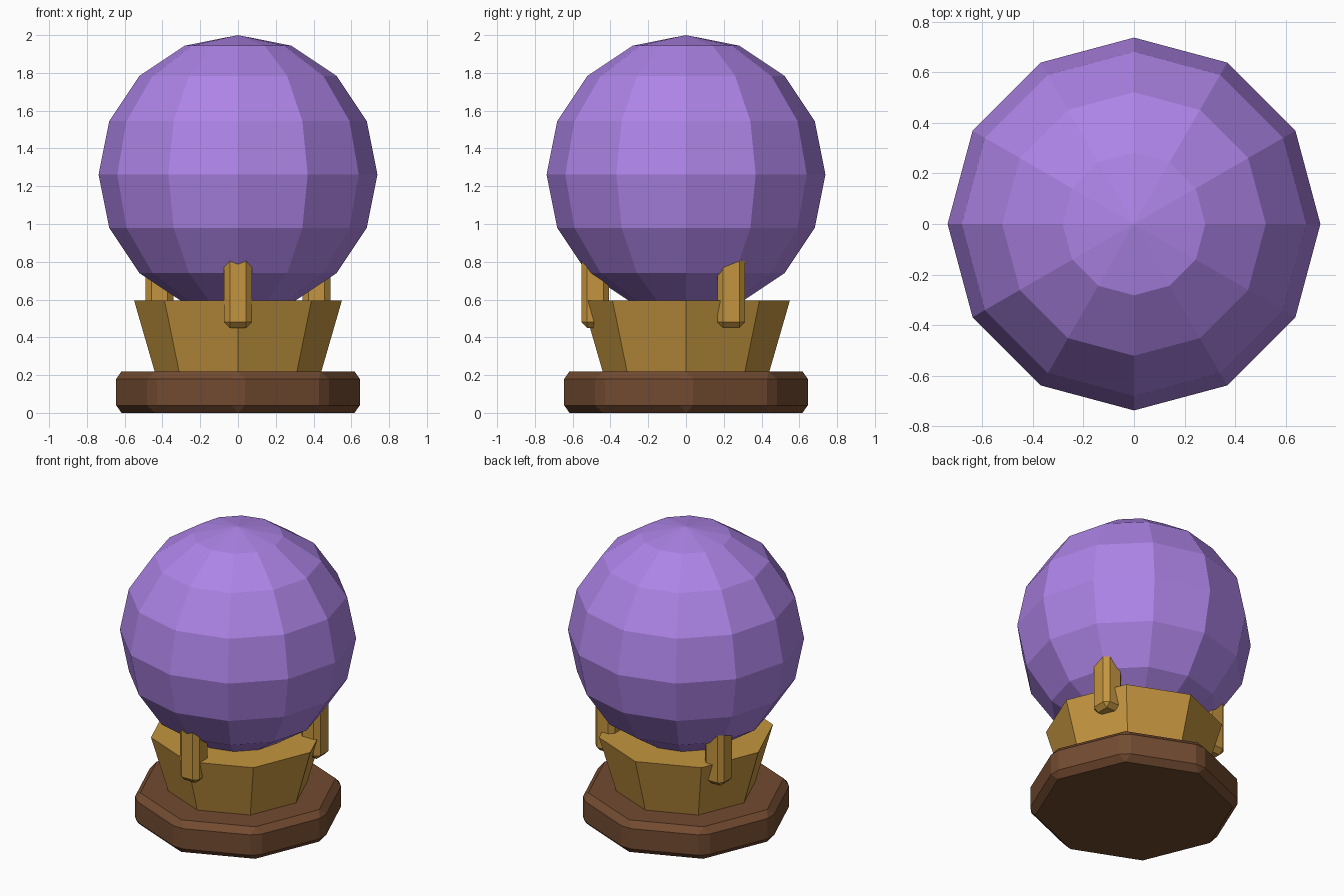
import bpy
from math import cos, sin, radians

if "Cube" in bpy.data.objects:
    bpy.data.objects.remove(bpy.data.objects["Cube"])


def material(name, rgb):
    m = bpy.data.materials.new(name)
    m.diffuse_color = (*rgb, 1)
    m.use_nodes = True
    m.node_tree.nodes["Principled BSDF"].inputs["Base Color"].default_value = m.diffuse_color
    return m


def finish(name, mat, bevel=0):
    ob = bpy.context.object
    ob.name = name
    ob.data.materials.append(mat)
    if bevel:
        mod = ob.modifiers.new("Bevel", 'BEVEL')
        mod.width = bevel
        mod.segments = 1
        mod.limit_method = 'ANGLE'
        mod.angle_limit = radians(30)
    return ob


purple = material("purple_glass", (0.42, 0.23, 0.80))
gold = material("gold", (0.55, 0.30, 0.05))
wood = material("dark_wood", (0.17, 0.07, 0.03))

# Octagonal wooden base with chamfered edges
bpy.ops.mesh.primitive_cylinder_add(vertices=8, radius=0.66, depth=0.22, location=(0, 0, 0.11))
finish("base", wood, 0.04)

# Flared octagonal holder
bpy.ops.mesh.primitive_cone_add(vertices=8, radius1=0.44, radius2=0.55, depth=0.38,
                                location=(0, 0, 0.405))
finish("holder", gold)

# Faceted ball
bpy.ops.mesh.primitive_uv_sphere_add(segments=12, ring_count=8, radius=0.738,
                                     location=(0, 0, 1.262))
finish("ball", purple)

# Three chamfered prongs gripping the ball
for i in range(3):
    a = radians(-90 + 120 * i)
    bpy.ops.mesh.primitive_cube_add(size=1, location=(0.48 * cos(a), 0.48 * sin(a), 0.65))
    ob = finish(f"prong_{i + 1}", gold, 0.03)
    for v in ob.data.vertices:
        v.co.x *= 0.146
        v.co.y *= 0.146
        v.co.z *= 0.40
